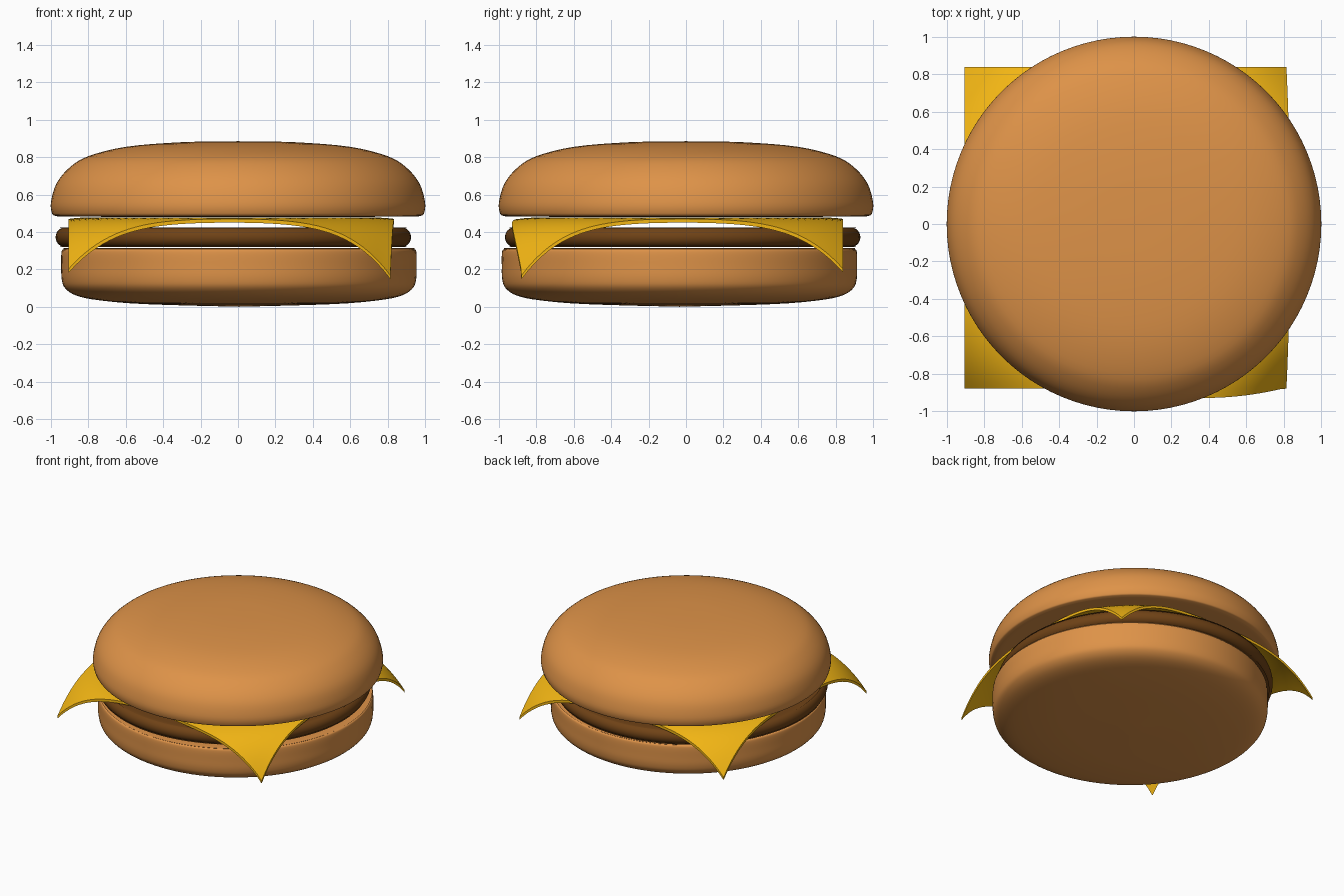
import bpy, bmesh, math
from mathutils import Vector

if "Cube" in bpy.data.objects:
    bpy.data.objects.remove(bpy.data.objects["Cube"])


def material(name, rgb):
    m = bpy.data.materials.new(name)
    m.diffuse_color = (*rgb, 1)
    m.use_nodes = True
    m.node_tree.nodes["Principled BSDF"].inputs["Base Color"].default_value = m.diffuse_color
    return m


def finish(bm, name, mat, angle):
    bmesh.ops.recalc_face_normals(bm, faces=bm.faces)
    mesh = bpy.data.meshes.new(name)
    bm.to_mesh(mesh)
    bm.free()
    mesh.materials.append(mat)
    ob = bpy.data.objects.new(name, mesh)
    bpy.context.collection.objects.link(ob)
    bpy.ops.object.select_all(action='DESELECT')
    ob.select_set(True)
    bpy.context.view_layer.objects.active = ob
    bpy.ops.object.shade_smooth_by_angle(angle=math.radians(angle))
    return ob


def smooth_path(pts, n=4):
    # Catmull-Rom curve through the profile points
    p = [Vector((r, 0, z)) for r, z in pts]
    out = []
    for i in range(len(p) - 1):
        a, b, c, d = p[max(i - 1, 0)], p[i], p[i + 1], p[min(i + 2, len(p) - 1)]
        for k in range(n):
            t = k / n
            out.append(0.5 * (2 * b + (c - a) * t + (2 * a - 5 * b + 4 * c - d) * t**2
                              + (3 * b - a - 3 * c + d) * t**3))
    return out + [p[-1]]


def lathe(name, pts, mat, centre=(0, 0), steps=96):
    bm = bmesh.new()
    vs = [bm.verts.new(v) for v in smooth_path(pts)]
    es = [bm.edges.new(pair) for pair in zip(vs, vs[1:])]
    bmesh.ops.spin(bm, geom=vs + es, cent=(0, 0, 0), axis=(0, 0, 1),
                   angle=math.tau, steps=steps)
    bmesh.ops.remove_doubles(bm, verts=bm.verts, dist=1e-4)
    ob = finish(bm, name, mat, 60)
    ob.location = (*centre, 0)
    return ob


bun = material("bun", (0.73, 0.29, 0.065))
meat = material("meat", (0.16, 0.055, 0.008))
yellow = material("cheese", (0.9, 0.47, 0.007))

# Buns
lathe("top_bun", [(0, .885), (.3, .88), (.6, .855), (.8, .805), (.9, .745), (.97, .66),
                  (1, .56), (.995, .502), (.975, .486), (.9, .482), (.5, .481), (0, .481)], bun)
lathe("bottom_bun", [(0, 0), (.5, .014), (.75, .035), (.87, .06), (.93, .1), (.948, .15),
                     (.95, .22), (.949, .29), (.938, .308), (.9, .314), (.5, .315), (0, .315)],
      bun, (.005, -.035))

# Patty with a rounded rim
rim = [(.9 + .05 * math.sin(a), .372 - .052 * math.cos(a))
       for a in [math.pi * i / 8 for i in range(9)]]
lathe("patty", [(0, .32), (.6, .32)] + rim + [(.6, .424), (0, .424)], meat, (-.025, -.018))

# Cheese slice: square sheet with drooping corners
H = .86
bm = bmesh.new()
bmesh.ops.create_grid(bm, x_segments=48, y_segments=48, size=H)
for v in bm.verts:
    x, y = v.co.x, v.co.y
    drop = .275 * (max(math.hypot(x, y) - .7, 0) / .516) ** 3
    if x > 0 and y < 0:
        drop *= 1 + .13 * (x * y / H**2) ** 2
    v.co.z = .478 - drop
    # slight outward bulge of the front and right edges
    if y < 0:
        v.co.y -= .05 * (y / H) ** 4 * max(0, 1 - ((x - .42) / .42) ** 2)
    if x > 0:
        v.co.x += .02 * (x / H) ** 4 * (1 - (y / H) ** 2)
ret = bmesh.ops.extrude_face_region(bm, geom=bm.faces[:])
for g in ret["geom"]:
    if isinstance(g, bmesh.types.BMVert):
        g.co.z -= .02
ob = finish(bm, "cheese", yellow, 40)
ob.location = (-.045, -.02, 0)
